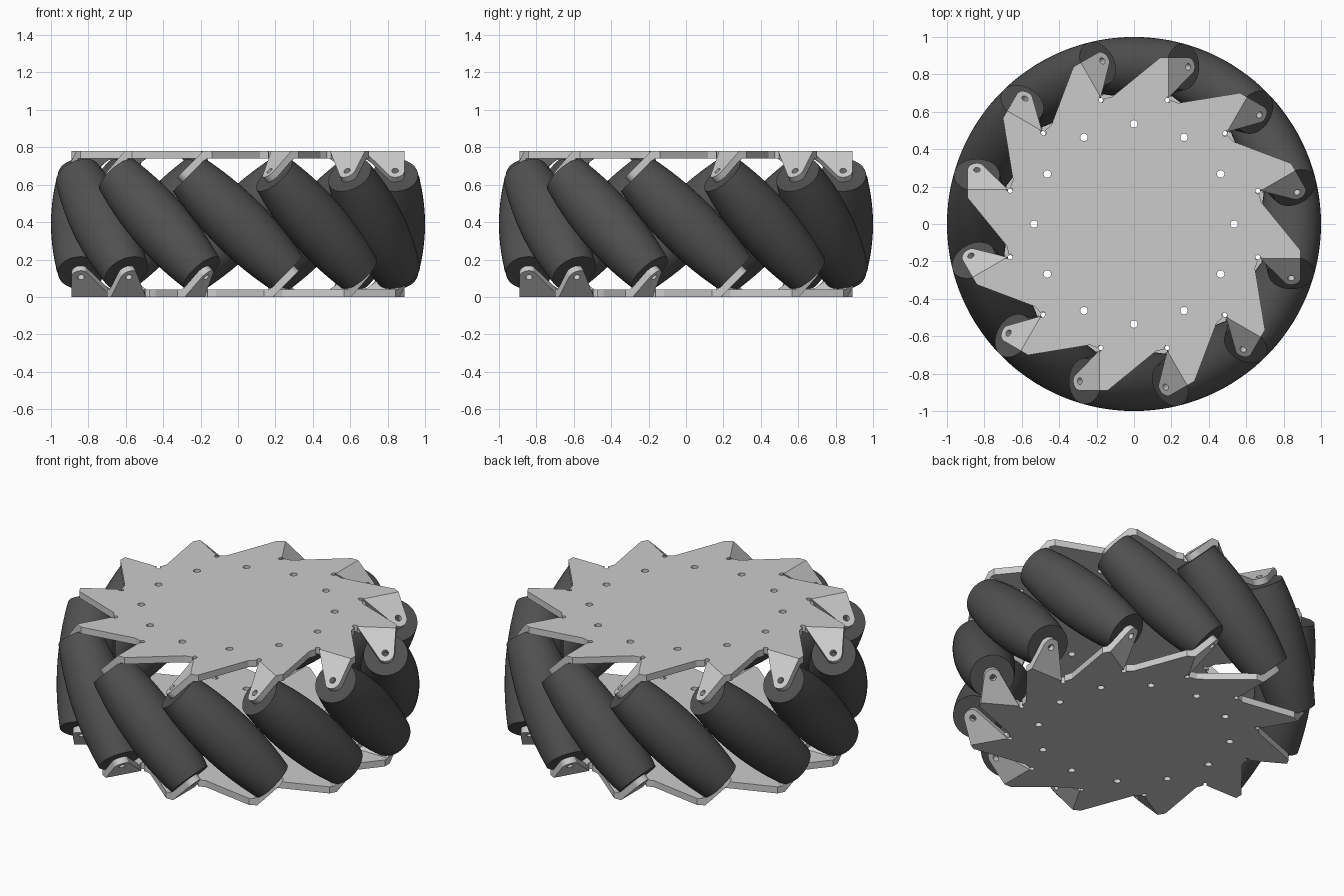
import bpy, bmesh
from math import sin, cos, atan2, sqrt, radians, pi
from mathutils import Matrix, Vector

if "Cube" in bpy.data.objects:
    bpy.data.objects.remove(bpy.data.objects["Cube"])

N, H, T = 12, 0.78, 0.04          # rollers, total height, sheet thickness
AXIS_R, HALF_LEN = 0.84, 0.37     # roller axis distance from centre, half length
BEND_X, HOLE_X = 0.185, 0.29      # bend line and axle hole of a bracket tab
TILT = Matrix.Rotation(radians(45), 4, 'Y')


def turn(k):
    return Matrix.Rotation(2 * pi * k / N, 4, 'Z')


def arc(cx, cy, r, a0, a1, n):
    return [(cx + r * cos(radians(a0 + (a1 - a0) * i / n)),
             cy + r * sin(radians(a0 + (a1 - a0) * i / n))) for i in range(n + 1)]


def circle(cx, cy, r, n=20):
    return arc(cx, cy, r, 0, 360, n)[:-1]


def sheet(loops):
    """Flat sheet with holes, top face at z = 0, thickness T."""
    cu = bpy.data.curves.new("sheet_outline", 'CURVE')
    cu.dimensions, cu.fill_mode, cu.extrude = '2D', 'BOTH', T / 2
    for pts in loops:
        sp = cu.splines.new('POLY')
        sp.points.add(len(pts) - 1)
        for p, (x, y) in zip(sp.points, pts):
            p.co = (x, y, 0, 1)
        sp.use_cyclic_u = True
    ob = bpy.data.objects.new("sheet_helper", cu)
    bpy.context.collection.objects.link(ob)
    bpy.context.view_layer.update()
    me = bpy.data.meshes.new_from_object(ob.evaluated_get(bpy.context.evaluated_depsgraph_get()))
    bpy.data.objects.remove(ob)
    me.transform(Matrix.Translation((0, 0, -T / 2)))
    return me


def add_object(name, me, matrix, mat=None):
    ob = bpy.data.objects.new(name, me)
    bpy.context.collection.objects.link(ob)
    ob.matrix_world = matrix
    if mat and not me.materials:
        me.materials.append(mat)
    return ob


def smooth(ob, angle):
    bpy.ops.object.select_all(action='DESELECT')
    ob.select_set(True)
    bpy.context.view_layer.objects.active = ob
    bpy.ops.object.shade_smooth_by_angle(angle=radians(angle))


# Side plate: saw-toothed disc with relief notches and bolt holes
tooth = arc(0.18, 0.662, 0.014, 0, -260, 10)
tooth += [(BEND_X, 0.69), (BEND_X, 0.89), (0.14, 0.89), (-0.118, 0.679)]
outline, bolts = [], []
for k in range(N):
    outline += [tuple((turn(k) @ Vector((x, y, 0)))[:2]) for x, y in tooth]
    a = 2 * pi * k / N
    bolts.append(circle(0.535 * cos(a), 0.535 * sin(a), 0.02))
disc = sheet([outline] + bolts)

# Bent tab: slopes 45 degrees away from the plate and holds a roller end
w = (HOLE_X - BEND_X) * sqrt(2)
tab = sheet([[(0, 0.675), (0, 0.89)] + arc(w, AXIS_R, 0.05, 90, -30, 10),
             circle(w, AXIS_R, 0.018)])
tab.transform(Matrix.Translation((BEND_X, 0, 0)) @ TILT)

# Join disc and tabs into one bracket plate
bm = bmesh.new()
bm.from_mesh(disc)
for k in range(N):
    part = tab.copy()
    part.transform(turn(k))
    bm.from_mesh(part)
    bpy.data.meshes.remove(part)
bmesh.ops.remove_doubles(bm, verts=bm.verts, dist=1e-5)
bmesh.ops.recalc_face_normals(bm, faces=bm.faces)
plate = bpy.data.meshes.new("side_plate")
bm.to_mesh(plate)
bm.free()
up = Matrix.Translation((0, 0, H))
top = add_object("top_plate", plate, up)
smooth(top, 25)
add_object("bottom_plate", plate, Matrix.Rotation(pi, 4, 'Y'))

# Roller: barrel whose outer side stays on the wheel's unit circle
def barrel_point(t):
    th = atan2(t, AXIS_R)
    p = Vector((sin(th), cos(th) - AXIS_R, t))
    s = (p.x + p.z) / sqrt(2)
    return sqrt(p.length_squared - s * s), s

t_end = 0.244
profile = [barrel_point(t_end * i / 10) for i in range(-10, 11)]
h = profile[-1][1]
profile = [(0, -h)] + profile + [(0, h)]
bm = bmesh.new()
vs = [bm.verts.new((0, r, z)) for r, z in profile]
es = [bm.edges.new(e) for e in zip(vs, vs[1:])]
bmesh.ops.spin(bm, geom=vs + es, cent=(0, 0, 0), axis=(0, 0, 1), angle=2 * pi, steps=48)
bmesh.ops.remove_doubles(bm, verts=bm.verts, dist=1e-5)
bmesh.ops.recalc_face_normals(bm, faces=bm.faces)
roller = bpy.data.meshes.new("roller")
bm.to_mesh(roller)
bm.free()

rubber = bpy.data.materials.new("dark_rubber")
rubber.diffuse_color = (0.08, 0.08, 0.08, 1)
rubber.use_nodes = True
rubber.node_tree.nodes["Principled BSDF"].inputs["Base Color"].default_value = rubber.diffuse_color
for k in range(N):
    m = turn(k) @ Matrix.Translation((0, AXIS_R, H / 2)) @ TILT
    ob = add_object(f"roller_{k + 1}", roller, m, rubber)
    if k == 0:
        smooth(ob, 30)
